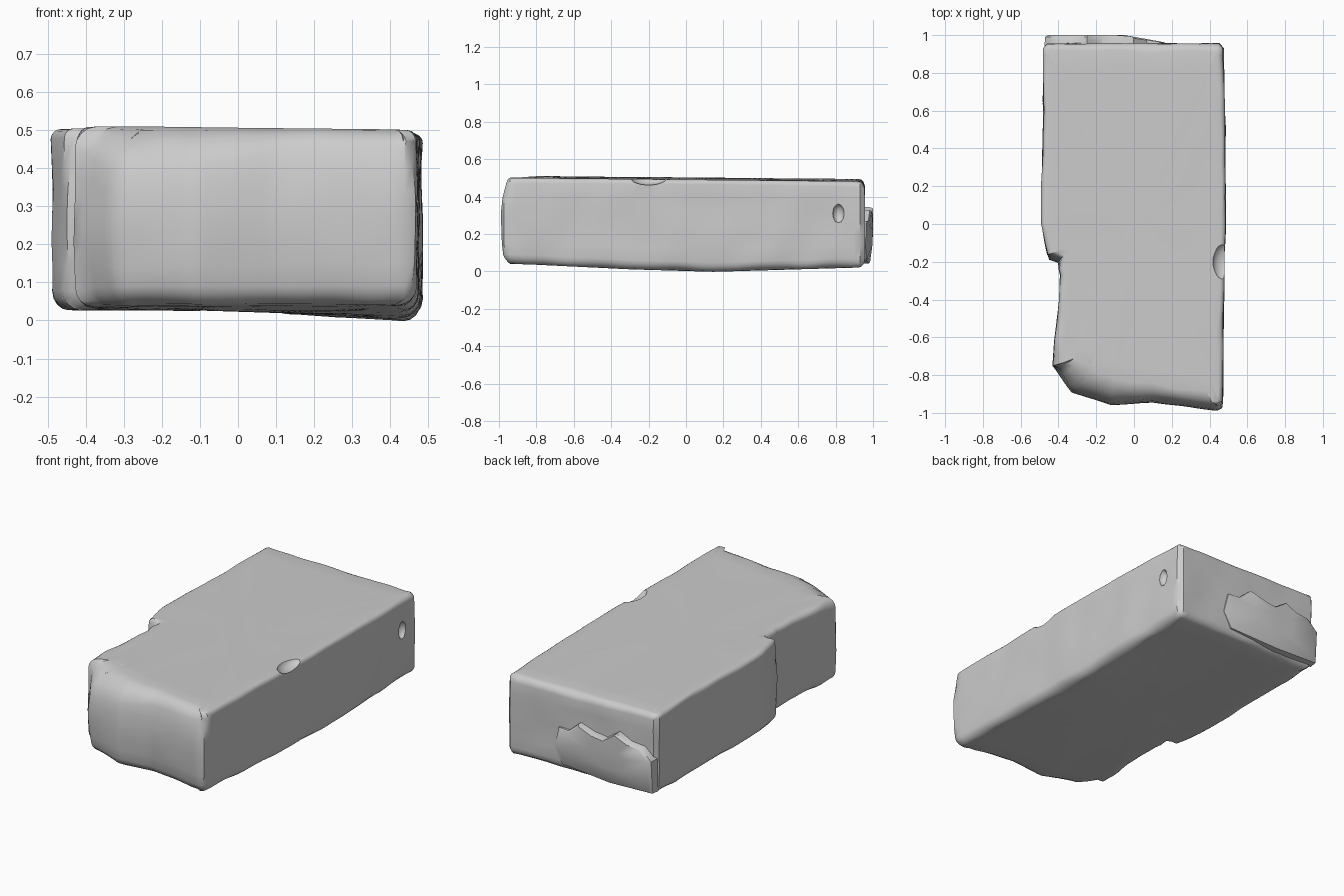
import bpy, bmesh, math
from mathutils import Vector, noise

if "Cube" in bpy.data.objects:
    bpy.data.objects.remove(bpy.data.objects["Cube"], do_unlink=True)

stone = bpy.data.materials.new("grey_stone")
stone.use_nodes = True
GREY = (0.6, 0.6, 0.6, 1)
stone.diffuse_color = GREY
stone.node_tree.nodes["Principled BSDF"].inputs["Base Color"].default_value = GREY


def finish(name, bm, smooth=True):
    bmesh.ops.recalc_face_normals(bm, faces=bm.faces)
    mesh = bpy.data.meshes.new(name)
    bm.to_mesh(mesh)
    bm.free()
    mesh.materials.append(stone)
    for p in mesh.polygons:
        p.use_smooth = smooth
    ob = bpy.data.objects.new(name, mesh)
    bpy.context.collection.objects.link(ob)
    return ob


def loft(bm, rings):
    rings = [[bm.verts.new(p) for p in ring] for ring in rings]
    n = len(rings[0])
    for a, b in zip(rings, rings[1:]):
        for i in range(n):
            j = (i + 1) % n
            bm.faces.new((a[i], a[j], b[j], b[i]))
    bm.faces.new(rings[0][::-1])
    bm.faces.new(rings[-1])


# Plan outline of the worn brick: x, y, rounding of the top edge
OUTLINE = [
    (-0.43, -0.75, 0.06), (-0.33, -0.89, 0.13), (-0.12, -0.96, 0.11),
    (0.1, -0.945, 0.06), (0.44, -0.99, 0.05), (0.468, -0.975, 0.03),
    (0.475, -0.5, 0.025), (0.483, 0, 0.025), (0.483, 0.5, 0.025),
    (0.472, 0.93, 0.03), (0.45, 0.955, 0.04), (0, 0.957, 0.04),
    (-0.46, 0.955, 0.03), (-0.482, 0.93, 0.025), (-0.48, 0.6, 0.025),
    (-0.488, 0.2, 0.025), (-0.488, 0, 0.025), (-0.47, -0.1, 0.025),
    (-0.45, -0.19, 0.025), (-0.405, -0.205, 0.025), (-0.39, -0.27, 0.03),
    (-0.395, -0.4, 0.03), (-0.42, -0.62, 0.035)]


def resample(points, step):
    out = []
    for a, b in zip(points, points[1:] + points[:1]):
        a, b = Vector(a), Vector(b)
        count = max(1, round((b - a).length / step))
        out += [a.lerp(b, k / count) for k in range(count)]
    return out


def top_z(x, y):
    return 0.497 - 0.012 * x - 0.01 * y


def bottom_z(x, y):
    dip = max(0, x + 0.1) * 0.05 * (1 - min(1, abs(y - 0.15)))
    return 0.027 + 0.02 * max(0, -y - 0.3) - dip


plan = resample(OUTLINE, 0.035)
count = len(plan)
normals = []
for i in range(count):
    d = plan[(i + 1) % count] - plan[i - 1]
    normals.append(Vector((d.y, -d.x)).normalized())


def place(i, level, angle):
    """Point on the wall; level 0..1 between the two rounded edges."""
    x, y, r_top = plan[i]
    n = normals[i]
    chip = noise.noise(Vector((x * 7, y * 7, level * 3)))
    if level > 0.5:
        r = r_top * (1 + 0.5 * chip)
    else:
        r = 0.05 * (1 + 0.7 * chip)
    hi = top_z(x, y) - r_top
    lo = bottom_z(x, y) + 0.05
    inset = r * (1 - math.cos(angle))
    z = lo + (hi - lo) * level
    z += (r_top if level > 0.5 else 0.05) * math.sin(angle)
    # the front end bulges around its middle height
    if n.y < -0.4:
        inset += 0.035 * ((z - 0.25) / 0.25) ** 2
    inset += 0.007 * noise.noise(Vector((x * 5, y * 5, z * 7)))
    return Vector((x - n.x * inset, y - n.y * inset, z))


steps = [(0, -math.pi / 2 * k / 4) for k in range(4, 0, -1)]
steps += [(k / 6, 0) for k in range(7)]
steps += [(1, math.pi / 2 * k / 4) for k in range(1, 5)]
rings = [[place(i, *s) for i in range(count)] for s in steps]


def shrink(ring, f, height):
    out = []
    for p in ring:
        x, y = p.x * f, p.y * f
        out.append((x, y, height(x, y) + 0.003 * noise.noise(Vector((x * 4, y * 4, 0)))))
    return out


FACTORS = (0.3, 0.6, 0.9)
rings = ([shrink(rings[0], f, bottom_z) for f in FACTORS] + rings
         + [shrink(rings[-1], f, top_z) for f in reversed(FACTORS)])
bm = bmesh.new()
loft(bm, rings)
brick = finish("worn_brick", bm)


# Small pit in the side and chip in the top edge
def carve(name, centre, size):
    bm = bmesh.new()
    bmesh.ops.create_icosphere(bm, subdivisions=2, radius=1)
    for v in bm.verts:
        v.co = Vector(centre) + Vector([a * b for a, b in zip(v.co, size)])
    cutter = finish(name, bm)
    cutter.hide_render = True
    mod = brick.modifiers.new(name, "BOOLEAN")
    mod.operation = "DIFFERENCE"
    mod.solver = "EXACT"
    mod.object = cutter
    bpy.context.view_layer.objects.active = brick
    bpy.ops.object.modifier_apply(modifier=name)
    bpy.data.objects.remove(cutter, do_unlink=True)


carve("side_pit", (0.48, 0.815, 0.31), (0.035, 0.032, 0.052))
carve("edge_chip", (0.475, -0.2, 0.5), (0.06, 0.1, 0.04))

# Broken layer standing proud of the back end
LAYER = [(-0.475, 0.05), (-0.2, 0.04), (0.12, 0.06), (0.17, 0.15),
         (0.14, 0.27), (0.07, 0.27), (0.0, 0.33), (-0.09, 0.3),
         (-0.17, 0.29), (-0.25, 0.345), (-0.33, 0.31), (-0.41, 0.3),
         (-0.475, 0.24)]


def layer_ring(depth, scale):
    ring = []
    for x, z in LAYER:
        px, pz = -0.17 + (x + 0.17) * scale, 0.19 + (z - 0.19) * scale
        thin = min(1, max(0.15, (0.2 - px) / 0.25))
        low = min(1, 0.5 + max(0, pz) * 3)
        ring.append((px, 0.93 + (0.025 + depth * thin * low if depth else 0), pz))
    return ring


bm = bmesh.new()
loft(bm, [layer_ring(0, 1), layer_ring(0.035, 0.985),
          layer_ring(0.045, 0.93), layer_ring(0.045, 0.4)])
layer = finish("back_broken_layer", bm)

for ob in (brick, layer):
    bpy.ops.object.select_all(action="DESELECT")
    ob.select_set(True)
    bpy.context.view_layer.objects.active = ob
    bpy.ops.object.shade_smooth_by_angle(angle=math.radians(40))
